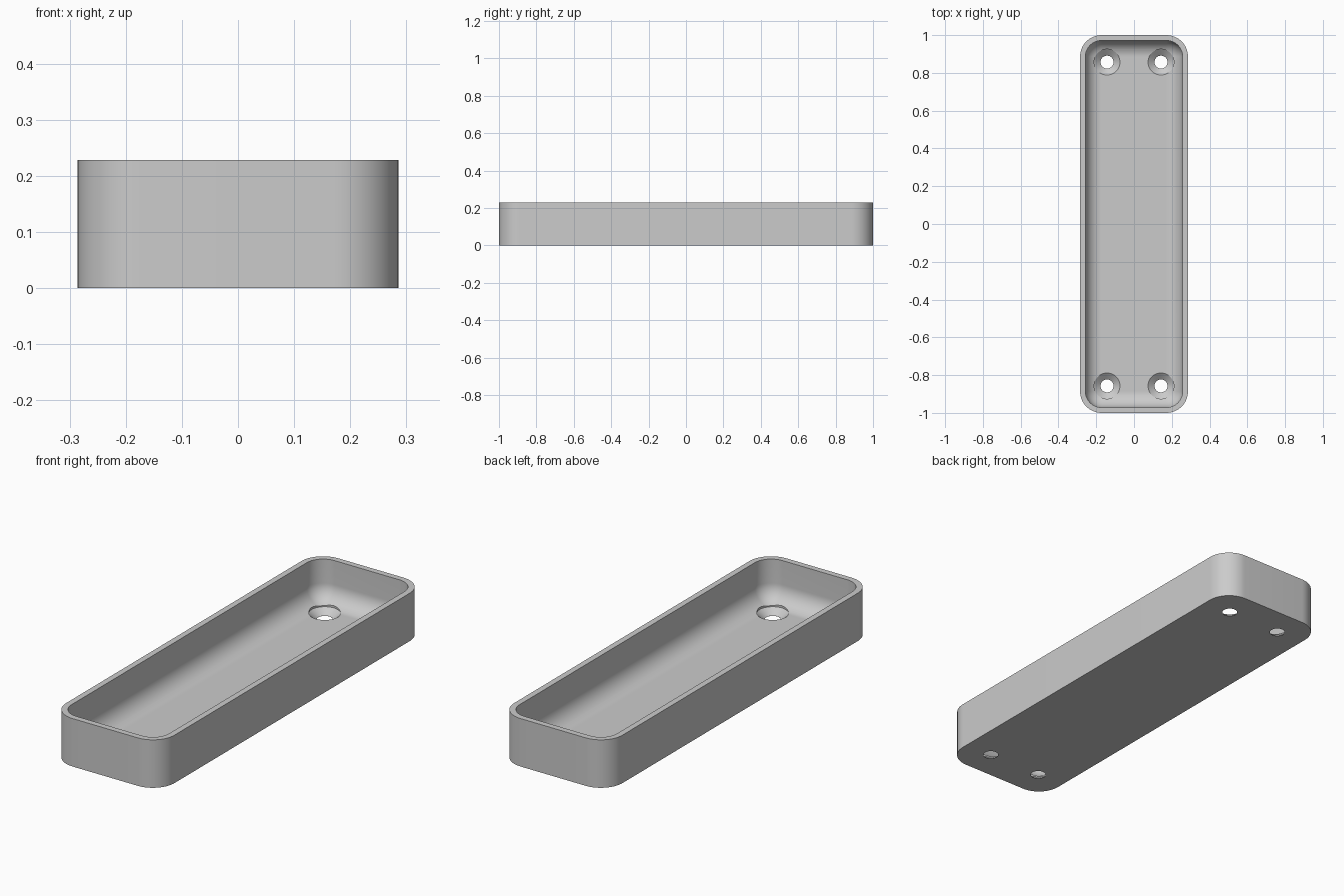
import bpy, bmesh, math

MM = 2 / 70                       # model unit: the tray is 70 units long
HALF_X, HALF_Y, HEIGHT = 10 * MM, 35 * MM, 8 * MM
WALL = FLOOR = MM
CORNER = 4 * MM
FILLET = CORNER - WALL            # inner corners and floor fillet share a radius
STEPS = 16

default = bpy.data.objects.get("Cube")
if default:
    bpy.data.objects.remove(default, do_unlink=True)

grey = bpy.data.materials.new("plain grey")
grey.use_nodes = True
colour = (0.6, 0.6, 0.6, 1)
grey.diffuse_color = colour
grey.node_tree.nodes["Principled BSDF"].inputs["Base Color"].default_value = colour


def rounded_rect(inset, radius, z):
    """Points of a rounded rectangle, inset from the outer walls."""
    points = []
    for corner, (sx, sy) in enumerate([(1, 1), (-1, 1), (-1, -1), (1, -1)]):
        cx = sx * (HALF_X - inset - radius)
        cy = sy * (HALF_Y - inset - radius)
        for i in range(STEPS + 1):
            a = (corner + i / STEPS) * math.pi / 2
            points.append((cx + radius * math.cos(a), cy + radius * math.sin(a), z))
    return points


def circle(x, y, radius, z, sides=48):
    turn = 2 * math.pi / sides
    return [(x + radius * math.cos(i * turn), y + radius * math.sin(i * turn), z)
            for i in range(sides)]


def loft(name, loops):
    """Closed solid through a stack of matching loops, bottom to top."""
    bm = bmesh.new()
    rings = [[bm.verts.new(p) for p in loop] for loop in loops]
    for low, high in zip(rings, rings[1:]):
        n = len(low)
        for i in range(n):
            j = (i + 1) % n
            bm.faces.new((low[i], low[j], high[j], high[i]))
    bm.faces.new(rings[0][::-1])
    bm.faces.new(rings[-1])
    bmesh.ops.remove_doubles(bm, verts=bm.verts, dist=1e-6)
    bmesh.ops.recalc_face_normals(bm, faces=bm.faces)
    mesh = bpy.data.meshes.new(name)
    bm.to_mesh(mesh)
    bm.free()
    obj = bpy.data.objects.new(name, mesh)
    bpy.context.collection.objects.link(obj)
    mesh.materials.append(grey)
    return obj


# Outer block with rounded upright corners
tray = loft("tray", [rounded_rect(0, CORNER, 0), rounded_rect(0, CORNER, HEIGHT)])

# Cavity with a rounded floor edge
loops = []
for i in range(STEPS + 1):
    a = i / STEPS * math.pi / 2
    r = FILLET * math.sin(a)
    loops.append(rounded_rect(WALL + FILLET - r, r, FLOOR + FILLET * (1 - math.cos(a))))
loops.append(rounded_rect(WALL, FILLET, HEIGHT + MM))
cutters = [loft("cavity_cutter", loops)]

# Countersunk screw holes near the corners
for sx in (-1, 1):
    for sy in (-1, 1):
        x, y = sx * 5 * MM, sy * 30 * MM
        hole = [(1.2, -1), (1.2, 0.02), (2.4, 0.99), (2.4, 4)]
        cutters.append(loft("screw_hole_cutter",
                            [circle(x, y, r * MM, z * MM) for r, z in hole]))

for cutter in cutters:
    mod = tray.modifiers.new(cutter.name, "BOOLEAN")
    mod.operation = "DIFFERENCE"
    mod.solver = "EXACT"
    mod.object = cutter

# Bake the cuts, then drop the cutters
bpy.context.view_layer.update()
graph = bpy.context.evaluated_depsgraph_get()
cut_mesh = bpy.data.meshes.new_from_object(tray.evaluated_get(graph))
tray.modifiers.clear()
tray.data = cut_mesh
for cutter in cutters:
    bpy.data.objects.remove(cutter, do_unlink=True)

bpy.ops.object.select_all(action="DESELECT")
tray.select_set(True)
bpy.context.view_layer.objects.active = tray
bpy.ops.object.shade_smooth_by_angle(angle=math.radians(25))
